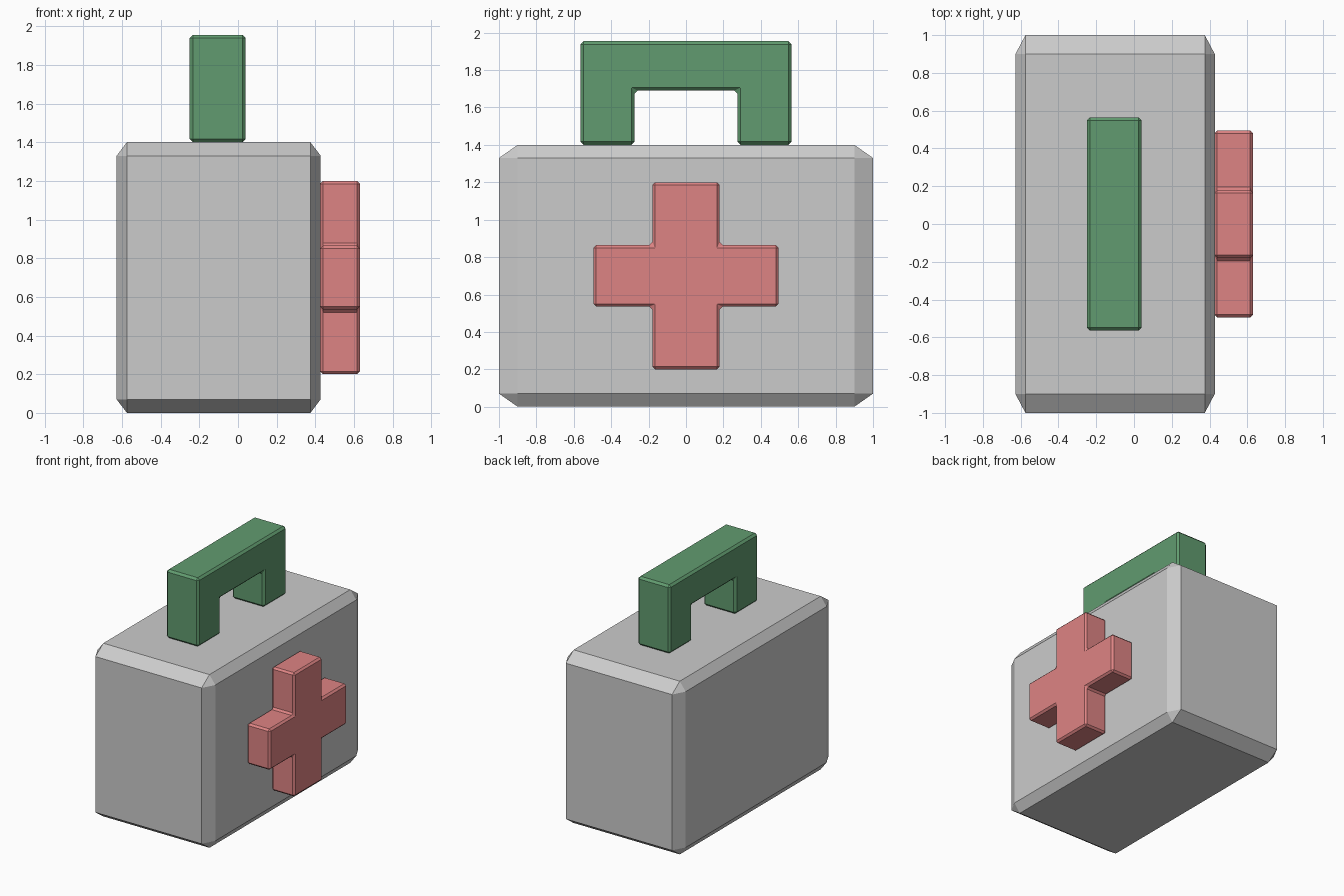
import bpy, bmesh

if "Cube" in bpy.data.objects:
    bpy.data.objects.remove(bpy.data.objects["Cube"])


def material(name, rgb):
    mat = bpy.data.materials.new(name)
    mat.diffuse_color = (*rgb, 1)
    mat.use_nodes = True
    mat.node_tree.nodes["Principled BSDF"].inputs["Base Color"].default_value = mat.diffuse_color
    return mat


def make_object(name, bm, mat=None):
    bmesh.ops.recalc_face_normals(bm, faces=bm.faces)
    mesh = bpy.data.meshes.new(name)
    bm.to_mesh(mesh)
    bm.free()
    obj = bpy.data.objects.new(name, mesh)
    bpy.context.collection.objects.link(obj)
    if mat:
        mesh.materials.append(mat)
    return obj


def chamfer(bm, offset):
    bmesh.ops.recalc_face_normals(bm, faces=bm.faces)
    bmesh.ops.bevel(bm, geom=bm.edges[:], offset=offset, offset_type='OFFSET',
                    segments=1, profile=0.5, affect='EDGES')


def extruded_profile(name, half, x0, x1, mat, offset):
    """Mirror a (y, z) half profile across y = 0 and extrude it along x."""
    outline = half + [(-y, z) for y, z in reversed(half)]
    bm = bmesh.new()
    face = bm.faces.new([bm.verts.new((x0, y, z)) for y, z in outline])
    ext = bmesh.ops.extrude_face_region(bm, geom=[face], use_keep_orig=True)
    verts = [v for v in ext['geom'] if isinstance(v, bmesh.types.BMVert)]
    bmesh.ops.translate(bm, vec=(x1 - x0, 0, 0), verts=verts)
    chamfer(bm, offset)
    return make_object(name, bm, mat)


green = material("handle_green", (0.12, 0.33, 0.16))
red = material("cross_red", (0.73, 0.23, 0.23))

# Case: chamfered unit cube, then stretched so the chamfer stretches too
bm = bmesh.new()
bmesh.ops.create_cube(bm, size=1)
chamfer(bm, 0.05)
bmesh.ops.scale(bm, vec=(1.055, 2, 1.4), verts=bm.verts)
bmesh.ops.translate(bm, vec=(-0.1, 0, 0.7), verts=bm.verts)
make_object("case", bm)

# Handle: upside-down U on the lid
extruded_profile("handle", [(0.275, 1.69), (0.275, 1.4), (0.565, 1.4), (0.565, 1.955)],
                 -0.25, 0.04, green, 0.017)

# Cross: raised plus sign on the right side
extruded_profile("cross", [(0.18, 0.2), (0.18, 0.535), (0.495, 0.535),
                           (0.495, 0.865), (0.18, 0.865), (0.18, 1.2)],
                 0.425, 0.63, red, 0.015)
